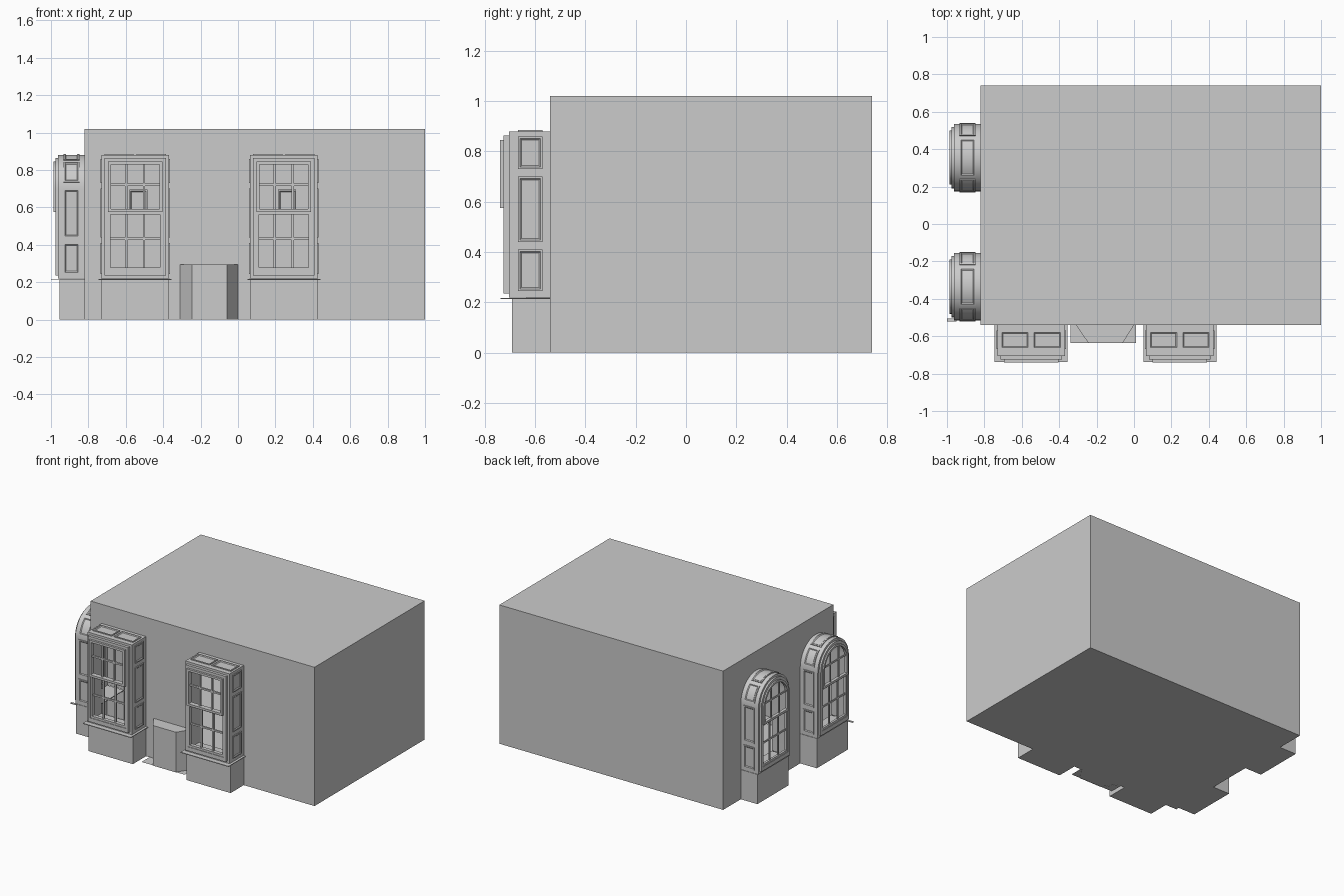
import bpy, bmesh
from math import pi, cos, sin, sqrt, radians

if "Cube" in bpy.data.objects:
    bpy.data.objects.remove(bpy.data.objects["Cube"])

X0, X1, Y0, Y1, H = -0.82, 1.0, -0.54, 0.74, 1.02   # room shell
HW, SILL, TOP = 0.18, 0.22, 0.88                    # window bays
FRONT, LEFT = (-0.55, 0.245), (0.355, -0.335)       # bay centres


def mesh(name, verts, faces, smooth=False):
    me = bpy.data.meshes.new(name)
    me.from_pydata(verts, [], faces)
    bm = bmesh.new()
    bm.from_mesh(me)
    bmesh.ops.recalc_face_normals(bm, faces=bm.faces)
    bm.to_mesh(me)
    bm.free()
    ob = bpy.data.objects.new(name, me)
    bpy.context.collection.objects.link(ob)
    if smooth:
        bpy.ops.object.select_all(action='DESELECT')
        ob.select_set(True)
        bpy.context.view_layer.objects.active = ob
        bpy.ops.object.shade_smooth_by_angle(angle=radians(30))
    return ob


def boxes(name, place, items):
    """Several boxes (a0, a1, t0, t1, z0, z1) in one object."""
    v, f = [], []
    for a0, a1, t0, t1, z0, z1 in items:
        o = len(v)
        v += [place(a, t, z) for z in (z0, z1) for a, t in
              ((a0, t0), (a1, t0), (a1, t1), (a0, t1))]
        f += [[o + i for i in q] for q in
              ((0, 1, 2, 3), (4, 5, 6, 7), (0, 1, 5, 4), (1, 2, 6, 5), (2, 3, 7, 6), (3, 0, 4, 7))]
    return mesh(name, v, f)


def outline(hw, z0, z1, arched, n=24):
    """Window outline from bottom left, over the top, to bottom right."""
    if not arched:
        return [(-hw, z0), (-hw, z1), (hw, z1), (hw, z0)]
    arc = [(-hw * cos(pi * i / n), z1 - hw + hw * sin(pi * i / n)) for i in range(n + 1)]
    return [(-hw, z0)] + arc + [(hw, z0)]


def ring(name, place, outer, inner, t0, t1, smooth):
    n = len(outer)
    v = [place(a, t, z) for pts, t in ((outer, t0), (outer, t1), (inner, t1), (inner, t0)) for a, z in pts]
    f = [(k * n + i, k * n + (i + 1) % n, (k + 1) % 4 * n + (i + 1) % n, (k + 1) % 4 * n + i)
         for k in range(4) for i in range(n)]
    return mesh(name, v, f, smooth)


def panel(name, place, path, s0, s1, t0, t1, bt, bs, n=1):
    """Moulded panel laid on a flat or curved casing surface."""
    v, f, L = [], [], 2 * n + 2
    for k, d in ((0, 0), (0, .006), (.6, .006), (1, .001)):
        a, b = s0 + bs * k, s1 - bs * k
        row = [a + (b - a) * i / n for i in range(n + 1)]
        pts = [(s, t0 + bt * k) for s in row] + [(s, t1 - bt * k) for s in reversed(row)]
        for s, t in pts:
            x, z = path(s, d)
            v.append(place(x, t, z))
    for k in range(3):
        f += [(k * L + i, k * L + (i + 1) % L, (k + 1) * L + (i + 1) % L, (k + 1) * L + i) for i in range(L)]
    f += [[3 * L + j for j in (i, i + 1, L - 2 - i, L - 1 - i)] for i in range(n)]
    mesh(name, v, f, n > 1)


def bay(label, place, D, arched, k):
    # Panelled base and casing
    p = [(-HW, 0), (-HW, D), (HW, D), (HW, 0)]
    mesh(label + "_base", [place(a, t, z) for z in (0, SILL - .005) for a, t in p],
         [(i, i + 1, i + 5, i + 4) for i in range(3)] + [(0, 1, 2, 3)])
    o = outline(HW, SILL, TOP, arched)
    n = len(o)
    mesh(label + "_casing", [place(a, t, z) for t in (0, D) for a, z in o],
         [(i, i + 1, n + i + 1, n + i) for i in range(n - 1)], arched)
    w = 0.0 if arched else 0.015
    boxes(label + "_sill", place, [(-HW - w, HW + w, 0, D + 3 * w, SILL - .007, SILL - .002)])
    # Mouldings on the casing sides and top
    t0, t1 = D * .2, D * .84
    spans = [(.245, .41), (.44, .70)] + ([] if arched else [(.73, .86)])
    for sg, side in ((-1, "left"), (1, "right")):
        for i, (a, b) in enumerate(spans):
            panel(f"{label}_{side}_panel_{i}", place, lambda s, d: (sg * (HW + d), s), a, b, t0, t1, .014, .014)
    if arched:
        arc = lambda s, d: ((HW + d) * cos(s), TOP - HW + (HW + d) * sin(s))
        for i, (a, b) in enumerate(((11, 50), (57, 123), (130, 169))):
            panel(f"{label}_arch_panel_{i}", place, arc, radians(a), radians(b), t0, t1, .014, .07, 10)
    else:
        for i, (a, b) in enumerate(((-.165, -.008), (.008, .165))):
            panel(f"{label}_top_panel_{i}", place, lambda s, d: (s, TOP + d), a, b, t0, t1, .014, .014)
    # Stepped window frame
    ta, tb, tc = D + .012 * k, D + .032 * k, D + .047 * k
    ring(label + "_architrave", place, o, outline(HW - .03, .25, TOP - .03, arched), D - .004, ta, arched)
    ring(label + "_frame", place, outline(HW - .016, .236, TOP - .016, arched),
         outline(HW - .035, .265, TOP - .035, arched), ta, tb, arched)
    # Lower sash: three by two panes
    hw, m, b = .15, .575, .006
    lower = [(-hw, -hw + .017, D, tb - .004, .26, m), (hw - .017, hw, D, tb - .004, .26, m),
             (-hw, hw, D, tb - .004, .255, .28), (-hw, hw, D, tb - .004, m - .012, m + .006)]
    bar0, bar1 = D + .004, ta + .004
    lower += [(x - b, x + b, bar0, bar1, .27, m) for x in (-.048, .048)]
    lower += [(-hw, hw, bar0, bar1, .426, .438)]
    boxes(label + "_lower_sash", place, lower)
    # Upper sash, following the head of the window
    uh, ut = .145, TOP - .035
    ring(label + "_upper_sash", place, outline(uh, m, ut, arched),
         outline(uh - .016, m + .016, ut - .016, arched), ta, tc, arched)
    h = ut - .01 if not arched else ut - uh + sqrt((uh - .008) ** 2 - .048 ** 2)
    boxes(label + "_upper_bars", place,
          [(x - b, x + b, ta + .006, tb, m, h) for x in (-.048, .048)] +
          [(-uh + .005, uh - .005, ta + .006, tb, .716, .728)])


# Room shell: walls with bay openings cut up from the floor
def wall(name, lo, hi, holes, place):
    pts = [(lo, 0)]
    for c, shape in sorted(holes, key=lambda q: q[0]):
        pts += [(c + a, z) for a, z in shape]
    pts += [(hi, 0), (hi, H), (lo, H)]
    mesh(name, [place(a, z) for a, z in pts], [list(range(len(pts)))])


wall("front_wall", X0, X1,
     [(c, outline(HW, 0, TOP, False)) for c in FRONT] + [(-.155, outline(.155, 0, .295, False))],
     lambda a, z: (a, Y0, z))
wall("left_wall", Y0, Y1, [(c, outline(HW, 0, TOP, True)) for c in LEFT], lambda a, z: (X0, a, z))
wall("right_wall", Y0, Y1, [], lambda a, z: (X1, a, z))
wall("back_wall", X0, X1, [], lambda a, z: (a, Y1, z))
for nm, z in (("floor", 0), ("ceiling", H)):
    mesh(nm, [(X0, Y0, z), (X1, Y0, z), (X1, Y1, z), (X0, Y1, z)], [(0, 1, 2, 3)])

# Window bays
for i, c in enumerate(FRONT):
    bay(f"front_bay_{i}", lambda a, t, z: (c + a, Y0 - t, z), .153, False, 1.0)
for i, c in enumerate(LEFT):
    bay(f"arched_bay_{i}", lambda a, t, z: (X0 - t, c + a, z), .135, True, .65)

# Small ledge at the front corner of the second arched bay
world = lambda x, y, z: (x, y, z)
boxes("corner_ledge", world, [(-1.0, -.95, -.522, -.505, .212, .216)])

# Splayed fireplace recess with flat hearth
fp = [(-.31, Y0), (-.245, -.635), (-.06, -.635), (0, Y0)]
mesh("fireplace_recess", [(x, y, z) for z in (0, .295) for x, y in fp],
     [(0, 1, 5, 4), (1, 2, 6, 5), (2, 3, 7, 6), (4, 5, 6, 7)])
mesh("hearth", [(-.34, Y0, .002), (.01, Y0, .002), (.01, -.635, .002), (-.34, -.635, .002)], [(0, 1, 2, 3)])

# Framed panels on the inner back wall
for i, x in enumerate((-.533, .263)):
    panel(f"wall_picture_{i}", lambda a, t, z: (x + a, Y1 - .004 + z, t),
          lambda s, d: (s, -d), -.048, .048, .58, .695, .012, .012)
